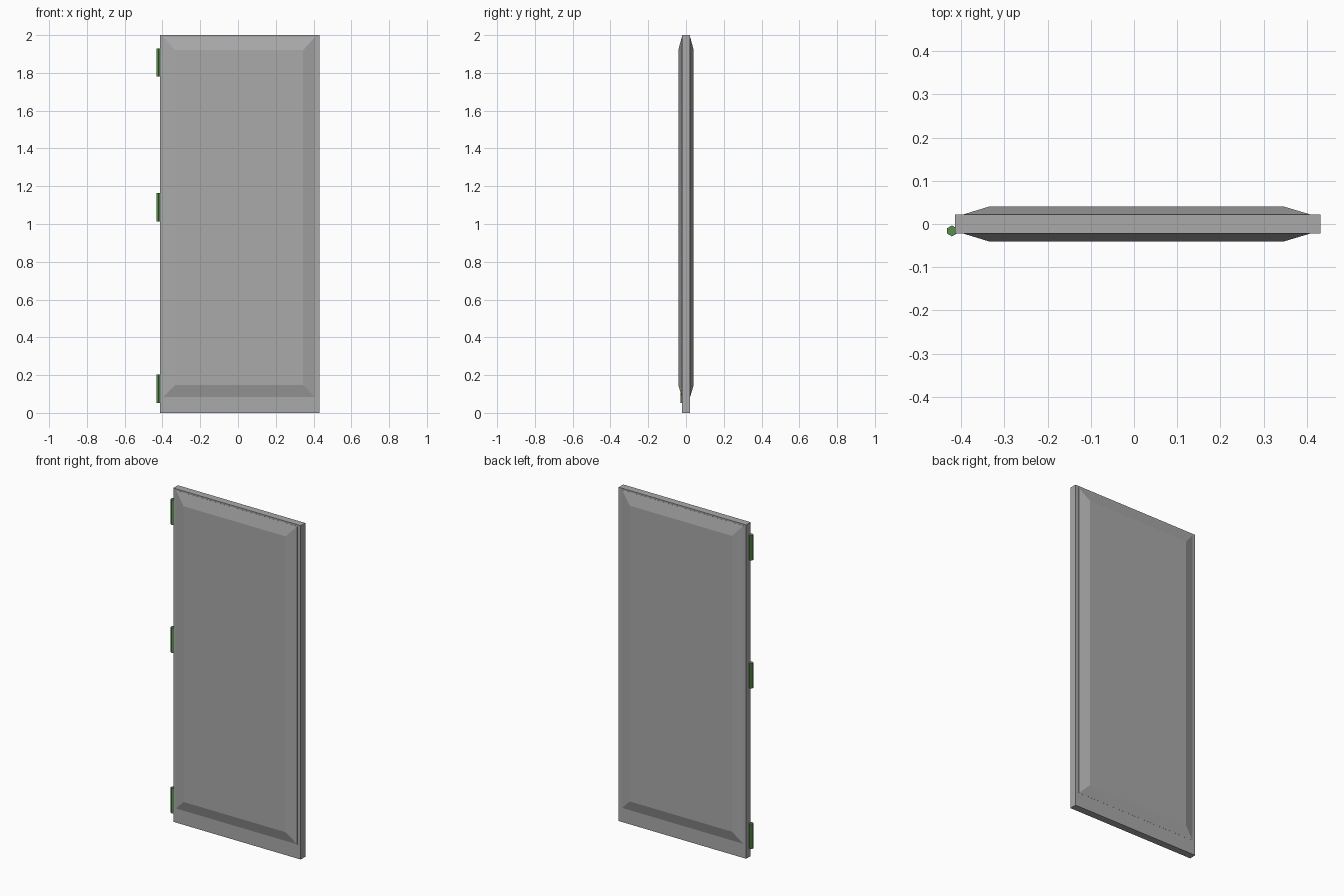
import bpy, bmesh

if "Cube" in bpy.data.objects:
    bpy.data.objects.remove(bpy.data.objects["Cube"])


def material(name, rgb):
    m = bpy.data.materials.new(name)
    m.diffuse_color = (*rgb, 1.0)
    m.use_nodes = True
    m.node_tree.nodes["Principled BSDF"].inputs["Base Color"].default_value = m.diffuse_color
    return m


grey = material("grey door", (0.40, 0.40, 0.40))
green = material("green hinge", (0.105, 0.265, 0.075))


def finish(name, bm, mat):
    bmesh.ops.recalc_face_normals(bm, faces=bm.faces)
    mesh = bpy.data.meshes.new(name)
    bm.to_mesh(mesh)
    bm.free()
    mesh.materials.append(mat)
    ob = bpy.data.objects.new(name, mesh)
    bpy.context.collection.objects.link(ob)
    return ob


def loft(name, rings, mat):
    """Skin equal-length point rings and cap both ends."""
    bm = bmesh.new()
    vs = [[bm.verts.new(p) for p in ring] for ring in rings]
    n = len(vs[0])
    for a, b in zip(vs, vs[1:]):
        for i in range(n):
            j = (i + 1) % n
            bm.faces.new((a[i], a[j], b[j], b[i]))
    bm.faces.new(vs[0])
    bm.faces.new(vs[-1])
    return finish(name, bm, mat)


def rect_xz(x0, x1, z0, z1, y):
    return [(x0, y, z0), (x1, y, z0), (x1, y, z1), (x0, y, z1)]


# Door slab
T = 0.0215
loft("door_slab", [rect_xz(-0.414, 0.431, 0.0, 2.0, y) for y in (-T, T)], grey)

# Raised bevelled panels on both faces
for side, name in ((-1, "front_panel"), (1, "back_panel")):
    loft(name, [rect_xz(-0.395, 0.408, 0.085, 1.99, side * 0.019),
                rect_xz(-0.395, 0.408, 0.085, 1.99, side * (T + 0.0005)),
                rect_xz(-0.333, 0.344, 0.148, 1.92, side * 0.041)], grey)

# Hexagonal hinge barrels
for name, z in (("bottom_hinge", 0.127), ("middle_hinge", 1.088), ("top_hinge", 1.855)):
    bpy.ops.mesh.primitive_cylinder_add(vertices=6, radius=0.0127, depth=0.15,
                                        location=(-0.421, -0.016, z))
    hinge = bpy.context.object
    hinge.name = name
    hinge.data.materials.append(green)
